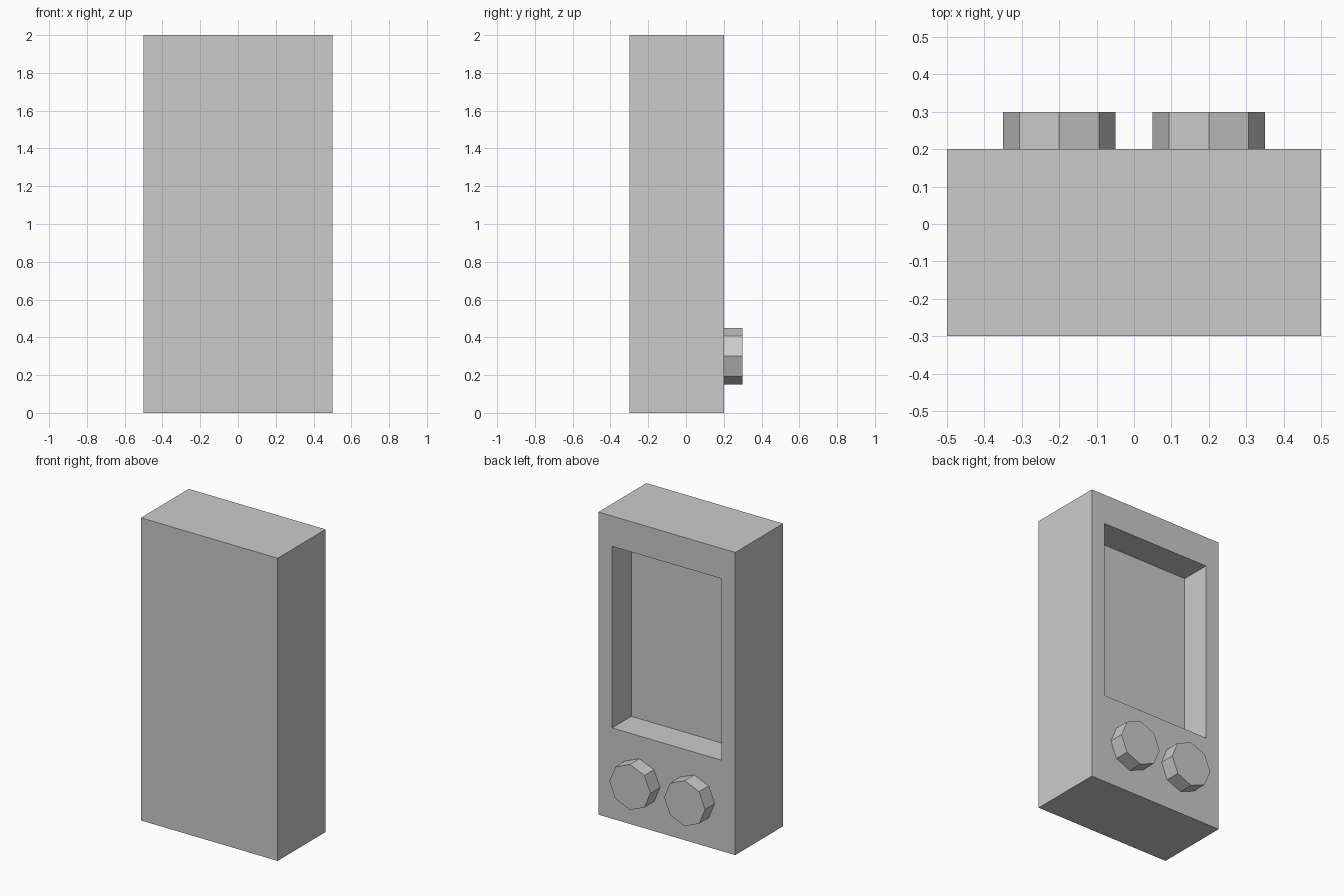
import bpy
import bmesh
import math
from mathutils import Matrix, Vector

default_cube = bpy.data.objects.get("Cube")
if default_cube:
    bpy.data.objects.remove(default_cube, do_unlink=True)

# Single plain grey finish
GREY = (0.6, 0.6, 0.6, 1)
grey = bpy.data.materials.new("plain grey")
grey.use_nodes = True
grey.diffuse_color = GREY
grey.node_tree.nodes["Principled BSDF"].inputs["Base Color"].default_value = GREY


def add_object(name, bm):
    bmesh.ops.recalc_face_normals(bm, faces=bm.faces)
    mesh = bpy.data.meshes.new(name)
    bm.to_mesh(mesh)
    bm.free()
    mesh.materials.append(grey)
    obj = bpy.data.objects.new(name, mesh)
    bpy.context.collection.objects.link(obj)
    return obj


# Case: a box whose rear face is inset and pushed in to form the screen recess
bm = bmesh.new()
bmesh.ops.create_cube(bm, size=1, matrix=Matrix.Translation((0, -0.05, 1))
                      @ Matrix.Diagonal((1, 0.5, 2, 1)))
rear = max(bm.faces, key=lambda f: f.calc_center_median().y)
bmesh.ops.inset_individual(bm, faces=[rear], thickness=0.1)
for v in rear.verts:
    v.co.x = math.copysign(0.4, v.co.x)
    v.co.z = 1.8 if v.co.z > 1 else 0.6
floor = bmesh.ops.extrude_discrete_faces(bm, faces=[rear])["faces"][0]
bmesh.ops.translate(bm, verts=floor.verts, vec=Vector((0, -0.2, 0)))
add_object("case", bm)

# Two eight-sided knobs below the recess
for name, x in (("left_knob", 0.2), ("right_knob", -0.2)):
    bm = bmesh.new()
    bmesh.ops.create_cone(bm, cap_ends=True, segments=8, radius1=0.15,
                          radius2=0.15, depth=0.1,
                          matrix=Matrix.Translation((x, 0.25, 0.3))
                          @ Matrix.Rotation(math.pi / 2, 4, "X"))
    add_object(name, bm)
